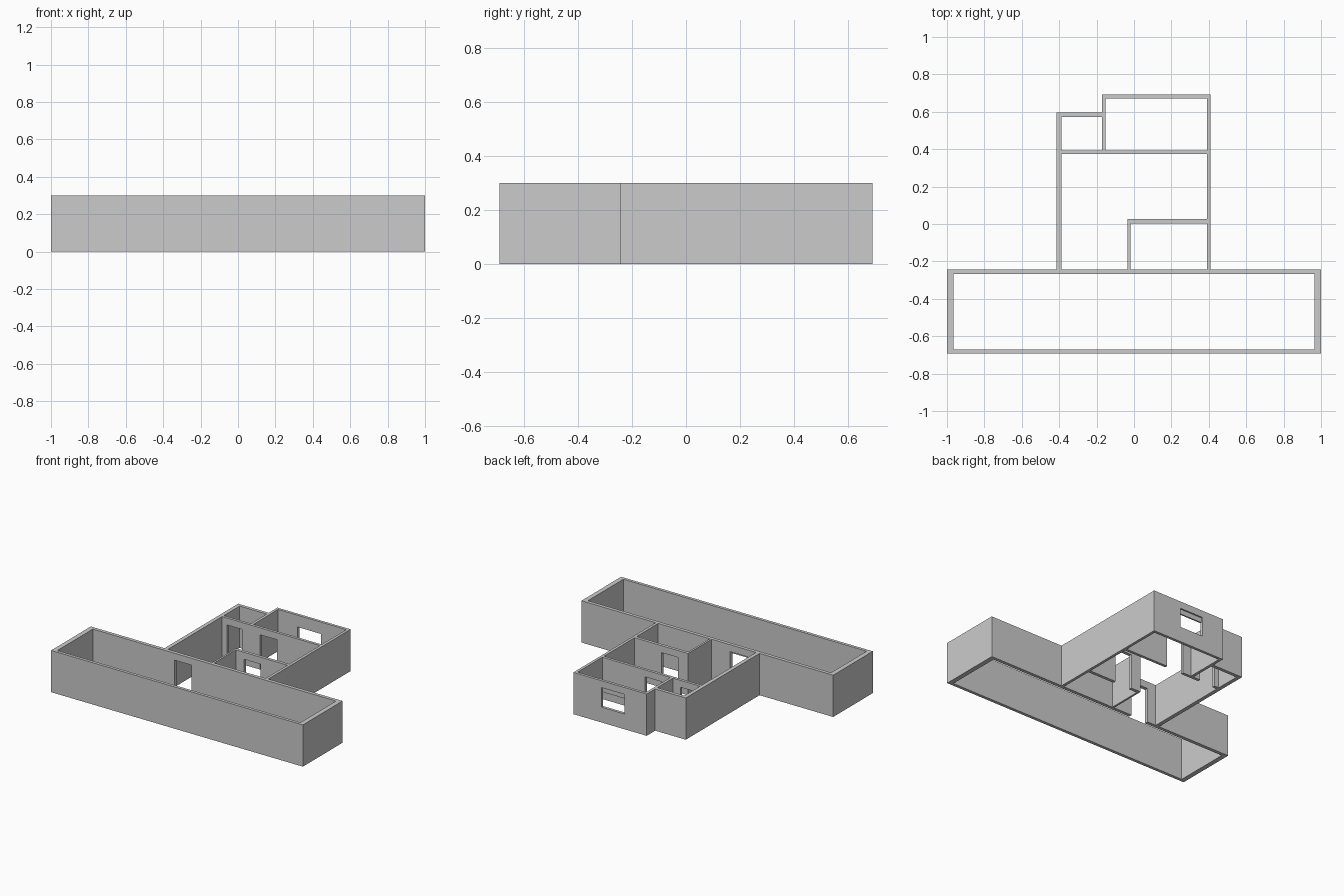
import bpy

if "Cube" in bpy.data.objects:
    bpy.data.objects.remove(bpy.data.objects["Cube"], do_unlink=True)

HEIGHT = 0.3
DOOR_TOP = 0.25

plaster = bpy.data.materials.new("light grey plaster")
plaster.use_nodes = True
grey = (0.6, 0.6, 0.6, 1)
plaster.diffuse_color = grey
plaster.node_tree.nodes["Principled BSDF"].inputs["Base Color"].default_value = grey


def box(name, x, y, z=(0, HEIGHT)):
    """Box spanning the given (low, high) ranges."""
    spans = (x, y, z)
    bpy.ops.mesh.primitive_cube_add(size=1, location=[sum(s) / 2 for s in spans])
    ob = bpy.context.object
    ob.name = name
    ob.scale = [s[1] - s[0] for s in spans]
    bpy.ops.object.transform_apply(location=False, rotation=False, scale=True)
    ob.data.materials.append(plaster)
    return ob


def cut(wall, x, y, z=(-0.1, DOOR_TOP)):
    """Cut an opening through a wall; the cutter is removed afterwards."""
    cutter = box("opening_cutter", x, y, z)
    cutter.hide_render = True
    mod = wall.modifiers.new("opening", 'BOOLEAN')
    mod.operation = 'DIFFERENCE'
    mod.solver = 'EXACT'
    mod.object = cutter
    bpy.ops.object.select_all(action='DESELECT')
    bpy.context.view_layer.objects.active = wall
    wall.select_set(True)
    bpy.ops.object.modifier_apply(modifier=mod.name)
    bpy.data.objects.remove(cutter, do_unlink=True)


# Long front hall
box("hall_front_wall", (-1, 1), (-0.692, -0.67))
hall_back = box("hall_back_wall", (-1, 1), (-0.267, -0.242))
for name, x in (("hall_right_wall", (-1, -0.966)), ("hall_left_wall", (0.966, 1))):
    box(name, x, (-0.67, -0.267))
cut(hall_back, (-0.318, -0.182), (-0.3, -0.2))

# Outer side walls of the rear wing
box("wing_right_wall", (-0.415, -0.387), (-0.242, 0.595))
box("wing_left_wall", (0.39, 0.41), (-0.242, 0.692))

# Cross wall with doors to the two back rooms
cross = box("cross_wall", (-0.387, 0.39), (0.373, 0.393))
for x in ((-0.35, -0.23), (-0.086, 0.05)):
    cut(cross, x, (0.3, 0.45))

# Small back room
box("small_room_back_wall", (-0.387, -0.172), (0.571, 0.595))
box("back_room_divider", (-0.172, -0.152), (0.393, 0.692))

# Large back room with a window and its shutter box
back = box("large_room_back_wall", (-0.152, 0.39), (0.672, 0.692))
cut(back, (0.003, 0.187), (0.6, 0.8), (0.11, DOOR_TOP))
box("window_shutter_box", (0.003, 0.187), (0.672, 0.682), (0.215, DOOR_TOP))

# Closet room in the corner of the main room
closet = box("closet_back_wall", (-0.034, 0.39), (0.004, 0.026))
cut(closet, (0.045, 0.177), (-0.05, 0.1))
box("closet_side_wall", (-0.034, -0.02), (-0.242, 0.004))
